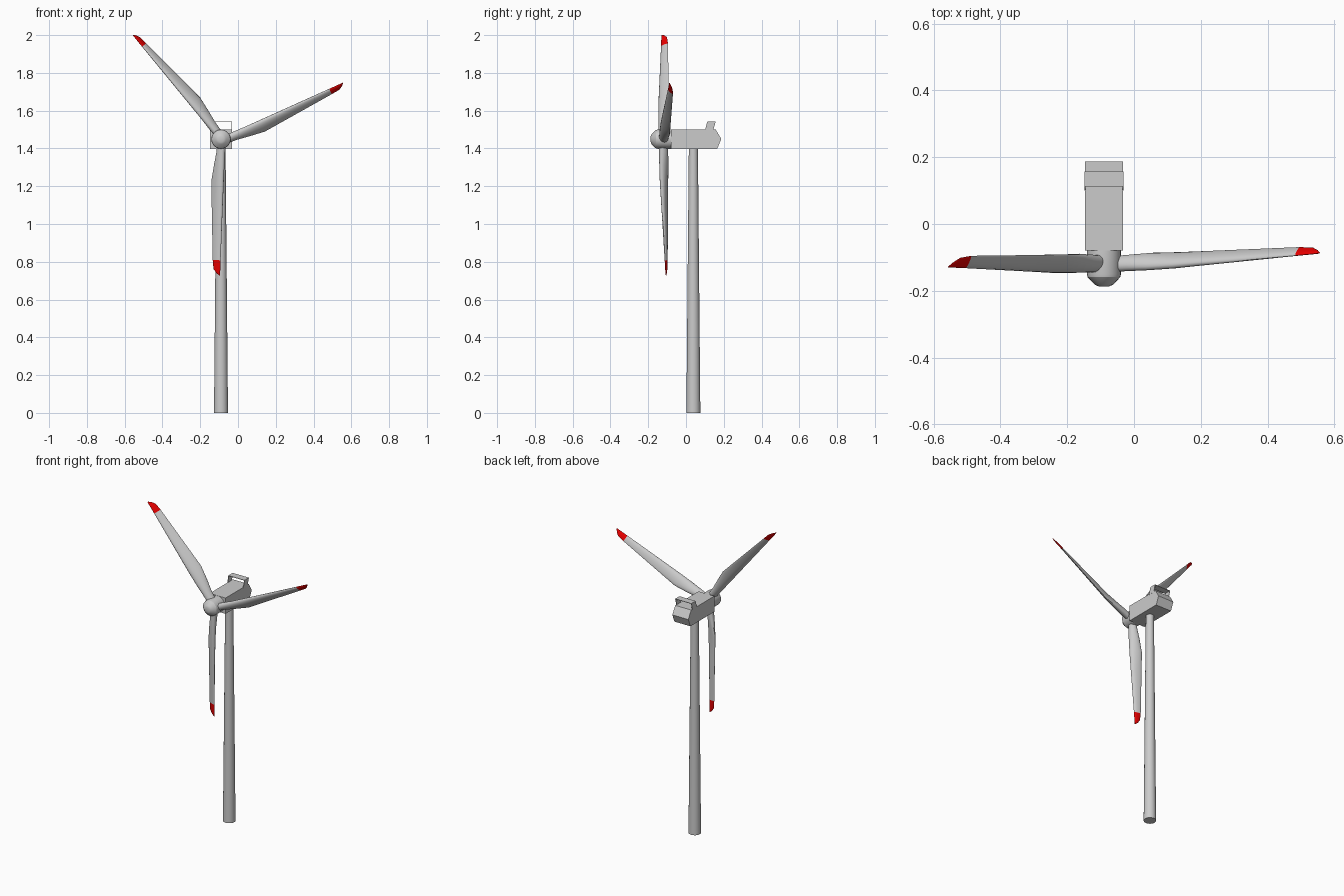
import bpy, bmesh, math
from mathutils import Vector

if "Cube" in bpy.data.objects:
    bpy.data.objects.remove(bpy.data.objects["Cube"])

CX, HUB_Z = -0.09, 1.449


def add_object(name, bm, smooth=True, angle=35):
    bmesh.ops.recalc_face_normals(bm, faces=bm.faces)
    me = bpy.data.meshes.new(name)
    bm.to_mesh(me)
    bm.free()
    ob = bpy.data.objects.new(name, me)
    bpy.context.collection.objects.link(ob)
    if smooth:
        bpy.ops.object.select_all(action='DESELECT')
        ob.select_set(True)
        bpy.context.view_layer.objects.active = ob
        bpy.ops.object.shade_smooth_by_angle(angle=math.radians(angle))
    return ob


def loft(name, rings, **kw):
    """Skin closed rings of equal length and cap both ends."""
    bm = bmesh.new()
    rows = [[bm.verts.new(p) for p in ring] for ring in rings]
    n = len(rows[0])
    for a, b in zip(rows, rows[1:]):
        for i in range(n):
            j = (i + 1) % n
            bm.faces.new((a[i], a[j], b[j], b[i]))
    bm.faces.new(rows[0])
    bm.faces.new(rows[-1])
    return add_object(name, bm, **kw)


def circle(r, place, n=24):
    return [place(r * math.cos(2 * math.pi * i / n), r * math.sin(2 * math.pi * i / n))
            for i in range(n)]


# Tapered tower
loft("tower", [circle(r, lambda a, b, z=z: (CX + a, 0.039 + b, z))
               for r, z in ((0.037, 0), (0.024, 1.41))])

# Nacelle: side profile (y, z) pushed through its width
side = [(-0.08, 1.398), (0.165, 1.398), (0.187, 1.45), (0.157, 1.50), (-0.08, 1.50)]
loft("nacelle", [[(CX + s * 0.057, y, z) for y, z in side] for s in (-1, 1)], smooth=False)

# Rear hood on the nacelle: slanted open bracket
w, t = 0.058, 0.003
arch = [(-w, 1.495), (-w, 1.542), (w, 1.542), (w, 1.495),
        (w - t, 1.495), (w - t, 1.539), (t - w, 1.539), (t - w, 1.495)]
loft("rear_hood", [[(CX + x, y + (z - 1.495) * 0.27, z) for x, z in arch]
                   for y in (0.10, 0.144)], smooth=False)

# Hub with bevelled nose
nose = [(-0.075, 0.051), (-0.15, 0.051), (-0.159, 0.049), (-0.182, 0.027), (-0.187, 0.015)]
loft("hub", [circle(r, lambda a, b, y=y: (CX + a, y, HUB_Z + b)) for y, r in nose], angle=25)

# Blade stations: position along blade, in-plane width, half thickness, chord scale
STATIONS = [(-0.05, 0.036, 0.020, 0.8), (0.03, 0.040, 0.021, 0.85), (0.13, 0.052, 0.019, 0.95),
            (0.26, 0.065, 0.014, 1.0), (0.45, None, 0.011, 1.0), (0.88, None, 0.005, 1.0)]
TIP = [(0.88, 1.0, 0.005), (0.95, 0.85, 0.004), (0.98, 0.5, 0.003), (1.0, 0.1, 0.001)]

red = bpy.data.materials.new("tip_red")
red.diffuse_color = (0.8, 0.0, 0.0, 1)
red.use_nodes = True
red.node_tree.nodes["Principled BSDF"].inputs["Base Color"].default_value = red.diffuse_color


def section(blade, u, width, thick, scale=1.0, n=16):
    root, tip, full, (l0, l1), (t0, t1) = blade
    a, b = Vector((root[0], 0, root[1])), Vector((tip[0], 0, tip[1]))
    d = (b - a).normalized()
    back = Vector((0, 1, 0)).cross(d)        # in-plane trailing direction
    lead = a.lerp(b, u) + Vector((0, l0 + (l1 - l0) * u, 0))
    trail = a.lerp(b, u) + back * width + Vector((0, t0 + (t1 - t0) * u, 0))
    if u > 0.9:  # rounded tip pulls towards the leading edge
        trail.y = lead.y + (trail.y - lead.y) * width / full
    mid, half = (lead + trail) / 2, (lead - trail) / 2 * scale
    nor = d.cross(half).normalized()
    pts = []
    for i in range(n):
        g = 2 * math.pi * i / n
        fullness = 1 + (0.4 * math.cos(g) if scale == 1 else 0)
        pts.append(mid + half * math.cos(g) + nor * (thick * math.sin(g) * fullness))
    return pts


# Leading edge start and end (x, z), tip width, leading y, trailing y
BLADES = [
    ((-0.142, 1.496), (-0.557, 2.000), 0.026, (-0.147, -0.130), (-0.090, -0.096)),
    ((-0.040, 1.478), (0.555, 1.748), 0.031, (-0.143, -0.088), (-0.092, -0.066)),
    ((-0.070, 1.400), (-0.095, 0.727), 0.042, (-0.143, -0.106), (-0.095, -0.098)),
]
for k, bl in enumerate(BLADES, 1):
    tw = bl[2]
    rings = []
    for u, wd, th, sc in STATIONS:
        if wd is None:
            wd = 0.065 + (tw - 0.065) * (u - 0.26) / 0.62
        rings.append(section(bl, u, wd, th, sc))
    loft(f"blade_{k}", rings, angle=50)
    tip = loft(f"blade_tip_{k}", [section(bl, u, f * tw, th) for u, f, th in TIP], angle=50)
    tip.data.materials.append(red)
